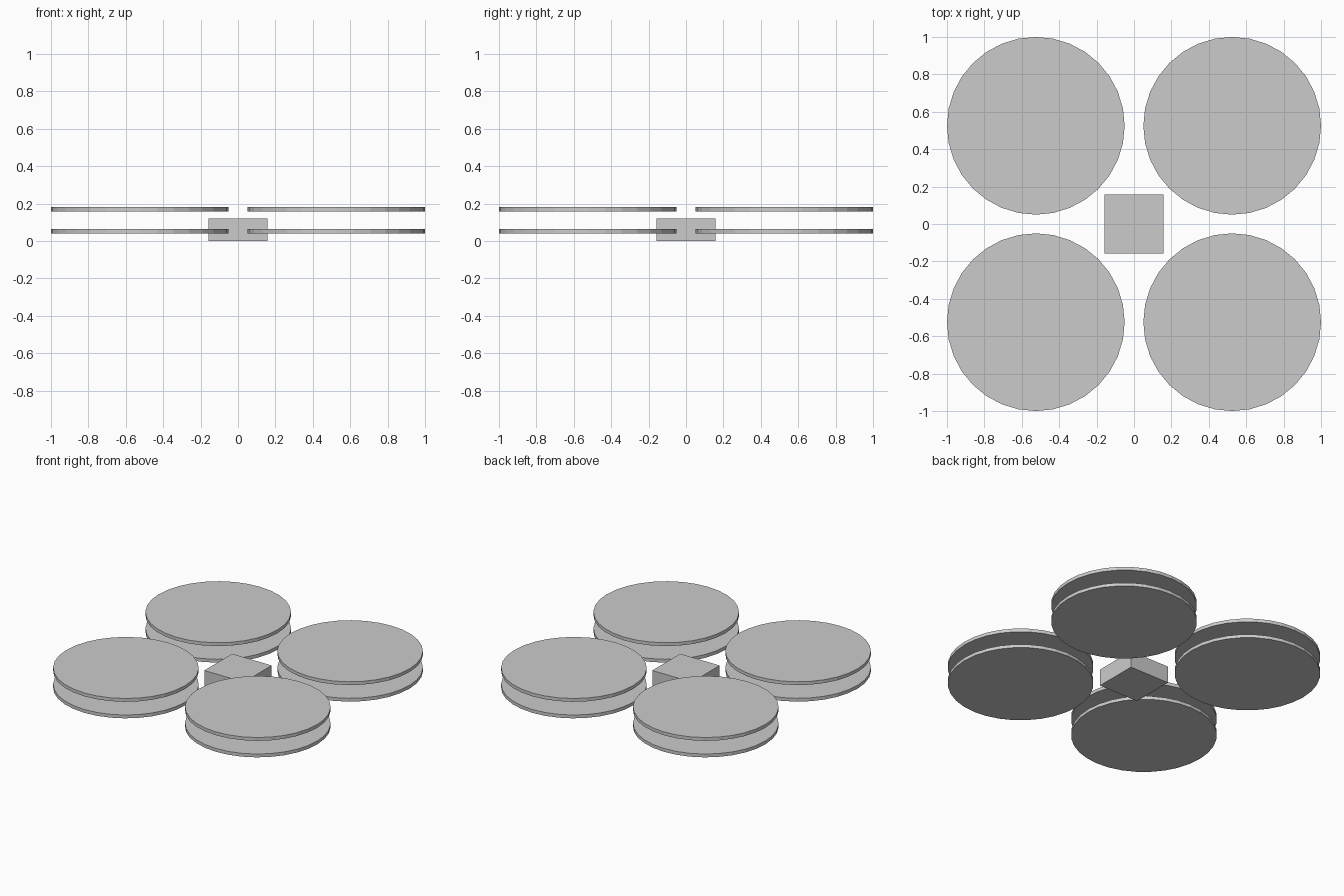
import bpy

old = bpy.data.objects.get("Cube")
if old:
    bpy.data.objects.remove(old, do_unlink=True)

GREY = (0.6, 0.6, 0.6, 1.0)
mat = bpy.data.materials.new("light_grey")
mat.use_nodes = True
mat.diffuse_color = GREY
mat.node_tree.nodes["Principled BSDF"].inputs["Base Color"].default_value = GREY


def finish(name):
    obj = bpy.context.object
    obj.name = name
    obj.data.materials.append(mat)
    return obj


# Central body block
BODY_WIDTH, BODY_HEIGHT = 0.315, 0.12
bpy.ops.mesh.primitive_cube_add(size=1, location=(0, 0, BODY_HEIGHT / 2))
body = finish("body")
body.scale = (BODY_WIDTH, BODY_WIDTH, BODY_HEIGHT)

# Four pairs of thin stacked discs, one pair at each corner
RADIUS, THICKNESS = 0.475, 0.024
OFFSET = 1 - RADIUS
for level, z in (("lower", 0.051), ("upper", 0.17)):
    for end, sy in (("front", -1), ("back", 1)):
        for side, sx in (("left", 1), ("right", -1)):
            bpy.ops.mesh.primitive_cylinder_add(
                vertices=32, radius=RADIUS, depth=THICKNESS,
                location=(sx * OFFSET, sy * OFFSET, z))
            finish(f"{level}_disc_{end}_{side}")
